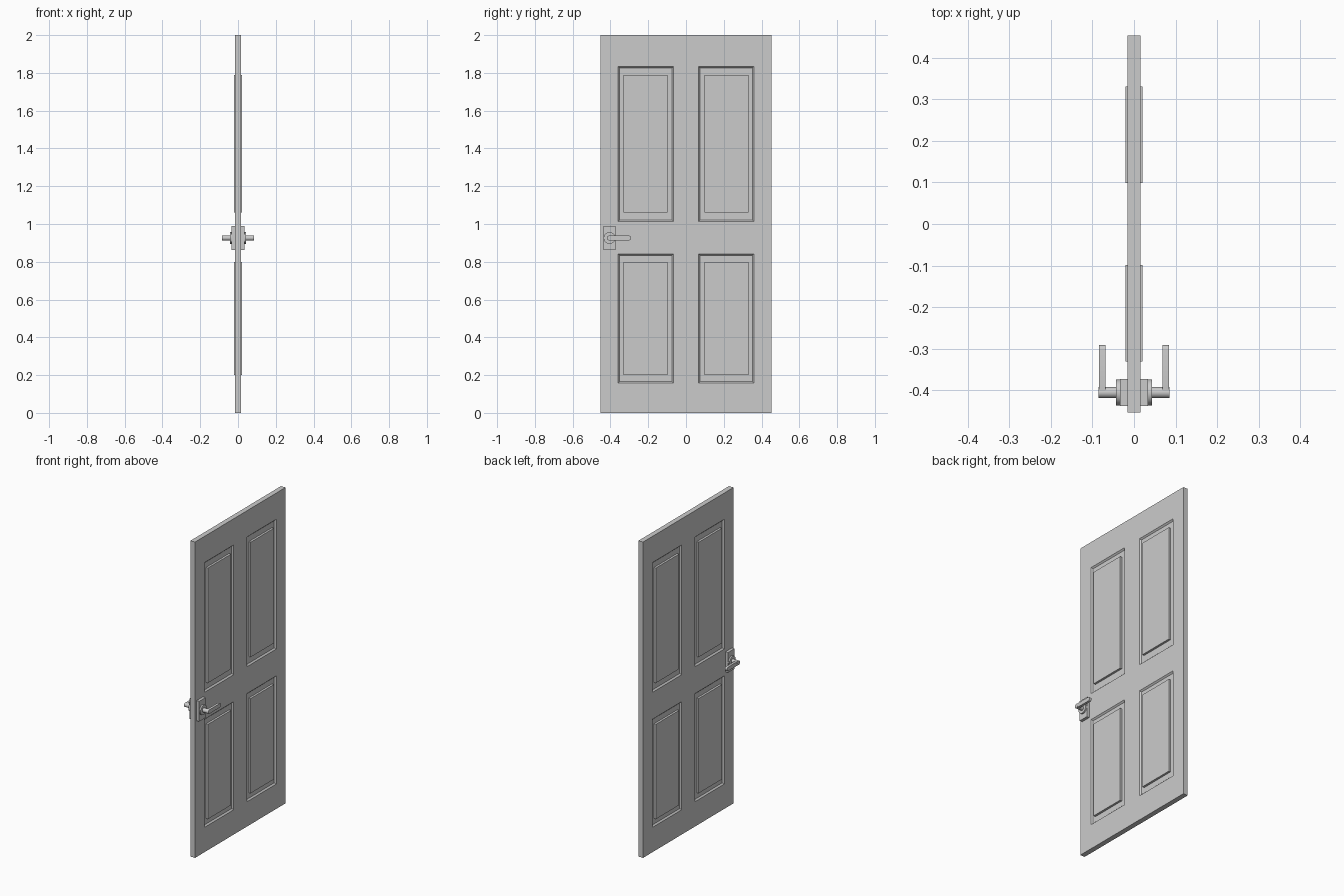
import bpy, bmesh, math
from mathutils import Matrix, Vector

old = bpy.data.objects.get("Cube")
if old:
    bpy.data.objects.remove(old, do_unlink=True)

GREY = (0.6, 0.6, 0.6, 1.0)
mat = bpy.data.materials.new("plain grey")
mat.use_nodes = True
mat.diffuse_color = GREY
mat.node_tree.nodes["Principled BSDF"].inputs["Base Color"].default_value = GREY


def finish(name, bm, smooth=False):
    """Turn a bmesh into a grey object."""
    bmesh.ops.recalc_face_normals(bm, faces=bm.faces)
    me = bpy.data.meshes.new(name)
    bm.to_mesh(me)
    bm.free()
    me.materials.append(mat)
    ob = bpy.data.objects.new(name, me)
    bpy.context.collection.objects.link(ob)
    if smooth:
        bpy.ops.object.select_all(action='DESELECT')
        ob.select_set(True)
        bpy.context.view_layer.objects.active = ob
        bpy.ops.object.shade_smooth_by_angle(angle=math.radians(35))
    return ob


def box_bm(lo, hi):
    """Box between two corners."""
    lo, hi = Vector(lo), Vector(hi)
    bm = bmesh.new()
    bmesh.ops.create_cube(bm, size=1, matrix=Matrix.Translation((lo + hi) / 2)
                          @ Matrix.Diagonal((*(hi - lo), 1)))
    return bm


def outline_bm(points, x0, x1):
    """Outline in the y-z plane, extruded from x0 to x1."""
    bm = bmesh.new()
    rings = [[bm.verts.new((x, y, z)) for y, z in points] for x in (x0, x1)]
    n = len(points)
    for ring in rings:
        bm.faces.new(ring)
    for i in range(n):
        j = (i + 1) % n
        bm.faces.new((rings[0][i], rings[0][j], rings[1][j], rings[1][i]))
    return bm


def arc(y, z, r, start, end, steps):
    return [(y + r * math.cos(start + (end - start) * i / steps),
             z + r * math.sin(start + (end - start) * i / steps))
            for i in range(steps + 1)]


def disc(y, z, r, steps=32):
    return arc(y, z, r, 0, 2 * math.pi, steps)[:-1]


# Door slab, cut along the panel edges, with bevelled recesses on both sides
T, W, H = 0.016, 0.453, 2.0
Y_CUTS = (-0.36, -0.066, 0.066, 0.36)
Z_CUTS = (0.157, 0.842, 1.012, 1.834)
bm = box_bm((-T, -W, 0), (T, W, H))
for cuts, axis in ((Y_CUTS, Vector((0, 1, 0))), (Z_CUTS, Vector((0, 0, 1)))):
    for c in cuts:
        bmesh.ops.bisect_plane(bm, geom=bm.verts[:] + bm.edges[:] + bm.faces[:],
                               plane_co=axis * c, plane_no=axis)
bm.normal_update()


def in_panel(f):
    c = f.calc_center_median()
    return (abs(f.normal.x) > 0.9 and 0.066 < abs(c.y) < 0.36
            and (0.157 < c.z < 0.842 or 1.012 < c.z < 1.834))


bmesh.ops.inset_individual(bm, faces=[f for f in bm.faces if in_panel(f)],
                           thickness=0.012, depth=-0.009)
finish("door_slab", bm)

# Raised centre panels, passing through to both sides
for side, y0, y1 in (("right", -0.33, -0.098), ("left", 0.098, 0.33)):
    for level, z0, z1 in (("lower", 0.2, 0.8), ("upper", 1.062, 1.79)):
        finish(f"{level}_{side}_panel",
               box_bm((-0.0205, y0, z0), (0.0205, y1, z1)))

# Lever handle set on each side
HY, HZ = -0.405, 0.926
for s, side in ((1, "left"), (-1, "right")):
    finish(f"{side}_handle_plate",
           outline_bm([(HY - 0.032, HZ - 0.064), (HY + 0.032, HZ - 0.064),
                       (HY + 0.032, HZ + 0.064), (HY - 0.032, HZ + 0.064)],
                      s * 0.014, s * 0.034))
    finish(f"{side}_handle_rosette",
           outline_bm(disc(HY, HZ, 0.031), s * 0.03, s * 0.043), True)
    finish(f"{side}_handle_spindle",
           outline_bm(disc(HY, HZ, 0.0135), s * 0.04, s * 0.085), True)
    lever = (arc(-0.303, HZ, 0.0125, -math.pi / 2, math.pi / 2, 12)
             + arc(HY, HZ, 0.0125, math.pi / 2, 1.5 * math.pi, 12))
    finish(f"{side}_handle_lever", outline_bm(lever, s * 0.069, s * 0.0845), True)
